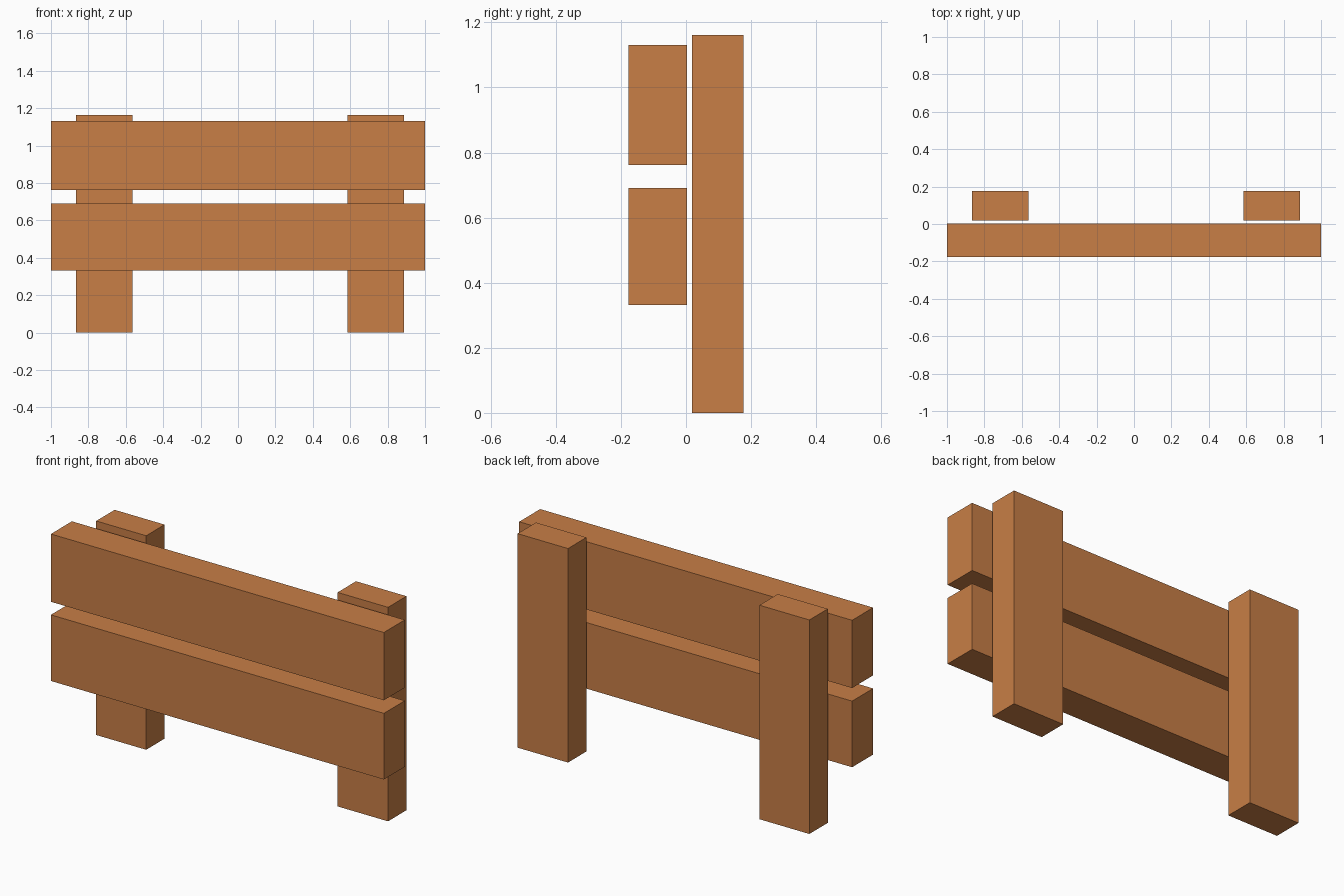
import bpy

if "Cube" in bpy.data.objects:
    bpy.data.objects.remove(bpy.data.objects["Cube"])

wood = bpy.data.materials.new("warm_wood")
wood.diffuse_color = (0.578, 0.209, 0.061, 1.0)
wood.use_nodes = True
wood.node_tree.nodes["Principled BSDF"].inputs["Base Color"].default_value = wood.diffuse_color


def box(name, x, y, z):
    """Box spanning the given (min, max) range on each axis."""
    spans = (x, y, z)
    bpy.ops.mesh.primitive_cube_add(size=1, location=[(a + b) / 2 for a, b in spans])
    obj = bpy.context.object
    obj.name = name
    obj.scale = [b - a for a, b in spans]
    bpy.ops.object.transform_apply(location=False, rotation=False, scale=True)
    obj.data.materials.append(wood)
    return obj


# Upright posts at the back
for name, x in (("left_post", (-0.865, -0.565)), ("right_post", (0.585, 0.888))):
    box(name, x, (0.019, 0.177), (0.0, 1.162))

# Horizontal boards at the front
for name, z in (("lower_board", (0.332, 0.691)), ("upper_board", (0.762, 1.130))):
    box(name, (-1.0, 1.0), (-0.177, 0.003), z)
